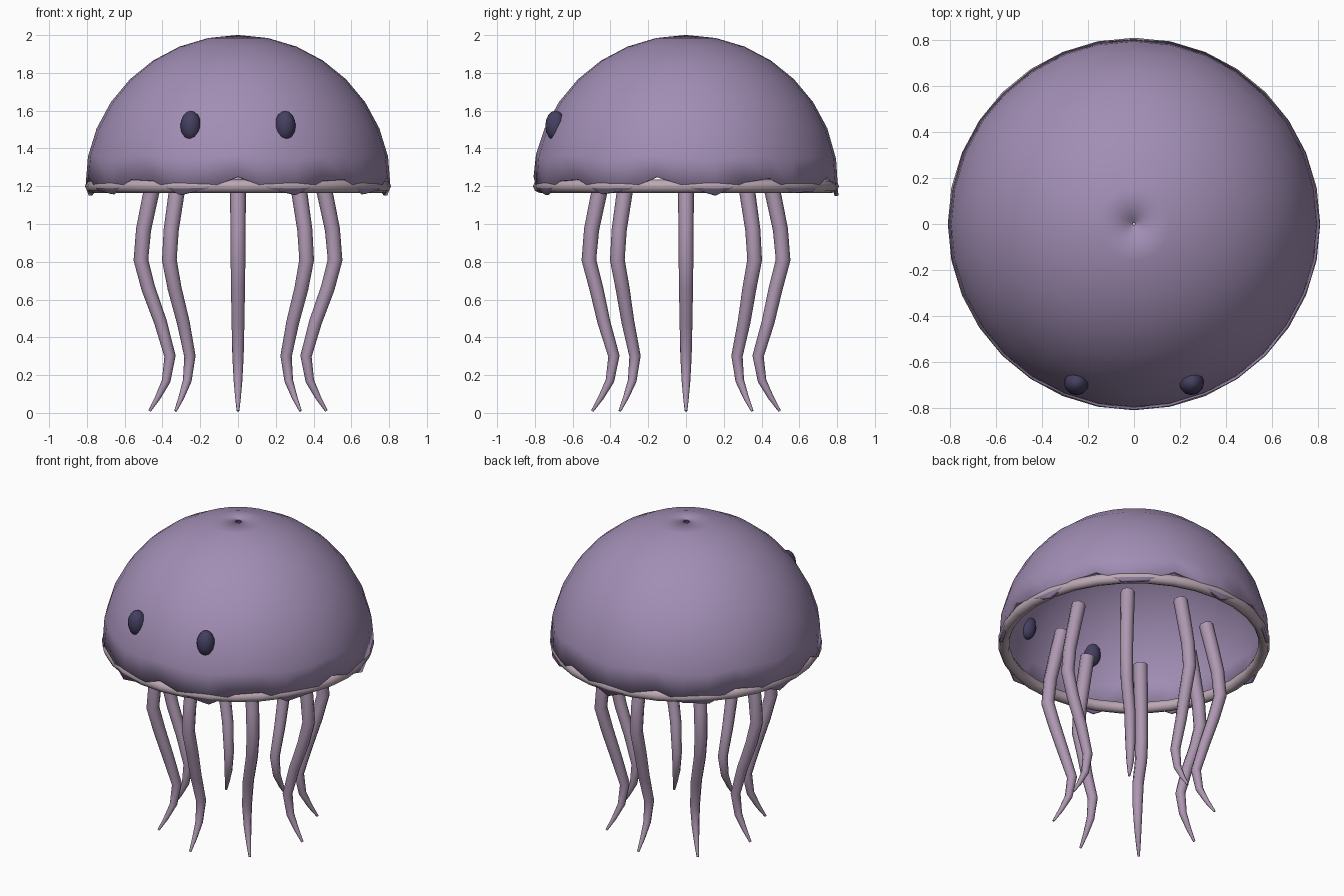
import bpy, bmesh, math
from mathutils import Vector

if "Cube" in bpy.data.objects:
    bpy.data.objects.remove(bpy.data.objects["Cube"])


def material(name, rgb):
    m = bpy.data.materials.new(name)
    m.diffuse_color = (*rgb, 1)
    m.use_nodes = True
    m.node_tree.nodes["Principled BSDF"].inputs["Base Color"].default_value = m.diffuse_color
    return m


def make_object(name, bm, mat):
    bmesh.ops.recalc_face_normals(bm, faces=bm.faces)
    for f in bm.faces:
        f.smooth = True
    me = bpy.data.meshes.new(name)
    bm.to_mesh(me)
    bm.free()
    me.materials.append(mat)
    ob = bpy.data.objects.new(name, me)
    bpy.context.collection.objects.link(ob)
    return ob


def bridge(bm, rings):
    for a, b in zip(rings, rings[1:]):
        n = len(a)
        for j in range(n):
            bm.faces.new((a[j], a[(j + 1) % n], b[(j + 1) % n], b[j]))


bell_mat = material("bell_purple", (0.36, 0.27, 0.46))
rim_mat = material("rim_pink", (0.50, 0.39, 0.45))
arm_mat = material("tentacle_pink", (0.42, 0.31, 0.44))
eye_mat = material("eye_dark", (0.06, 0.05, 0.12))

# Bell: thin hemisphere with a pinhole on top and nine scallops at the edge
SEG = 32
bm = bmesh.new()
rings = []
for k in range(9):
    a = math.radians(11.25 * k)
    r = 0.81 * math.sin(a) if k else 0.006
    z = 1.2 + 0.8 * math.cos(a)
    if k == 8:
        r = 0.807
    wave = {7: 0.012, 8: 0.05}.get(k, 0)
    ring = []
    for j in range(SEG):
        t = 2 * math.pi * j / SEG
        ring.append(bm.verts.new((r * math.cos(t), r * math.sin(t),
                                  z - wave * math.sin(9 * t))))
    rings.append(ring)
bridge(bm, rings)
bell = make_object("bell", bm, bell_mat)
shell = bell.modifiers.new("thickness", 'SOLIDIFY')
shell.thickness = 0.02
shell.offset = -1

# Rim ring around the opening
bpy.ops.mesh.primitive_torus_add(major_radius=0.775, minor_radius=0.035,
                                 major_segments=32, minor_segments=8,
                                 location=(0, 0, 1.2))
rim = bpy.context.object
rim.name = "rim_ring"
rim.data.materials.append(rim_mat)
bpy.ops.object.shade_smooth()

# Eyes, set through the shell
for side, sx in (("left", -1), ("right", 1)):
    bpy.ops.mesh.primitive_uv_sphere_add(segments=12, ring_count=8, radius=1,
                                         location=(sx * 0.25, -0.69, 1.52))
    eye = bpy.context.object
    eye.name = side + "_eye"
    eye.scale = (0.055, 0.055, 0.08)
    eye.data.materials.append(eye_mat)
    bpy.ops.object.shade_smooth()

# Tentacles: tapering wavy tubes, (distance from axis, height, thickness)
PATH = [(0.43, 1.30, 0.043), (0.465, 1.14, 0.042), (0.50, 0.97, 0.040),
        (0.514, 0.81, 0.039), (0.475, 0.66, 0.037), (0.41, 0.48, 0.034),
        (0.36, 0.30, 0.030), (0.38, 0.17, 0.023), (0.425, 0.08, 0.015),
        (0.468, 0.01, 0.007)]


def tentacle(name, angle, sides=8):
    tangent_side = Vector((-math.sin(angle), math.cos(angle), 0))
    pts = []
    for r, z, _ in PATH:
        stretch = 1.06 if z < 0.5 else 1.0
        pts.append(Vector((r * math.cos(angle), r * math.sin(angle) * stretch, z)))
    bm = bmesh.new()
    rings = []
    for i, p in enumerate(pts):
        d = (pts[min(i + 1, len(pts) - 1)] - pts[max(i - 1, 0)]).normalized()
        n = tangent_side.cross(d).normalized()
        s = d.cross(n)
        w = PATH[i][2]
        rings.append([bm.verts.new(p + w * (math.cos(t) * n + math.sin(t) * s))
                      for t in (2 * math.pi * j / sides for j in range(sides))])
    bridge(bm, rings)
    bm.faces.new(rings[0])
    bm.faces.new(rings[-1])
    return make_object(name, bm, arm_mat)


for i in range(8):
    arm = tentacle(f"tentacle_{i + 1}", i * math.pi / 4)
    bpy.ops.object.select_all(action='DESELECT')
    arm.select_set(True)
    bpy.context.view_layer.objects.active = arm
    bpy.ops.object.shade_smooth_by_angle(angle=math.radians(50))
